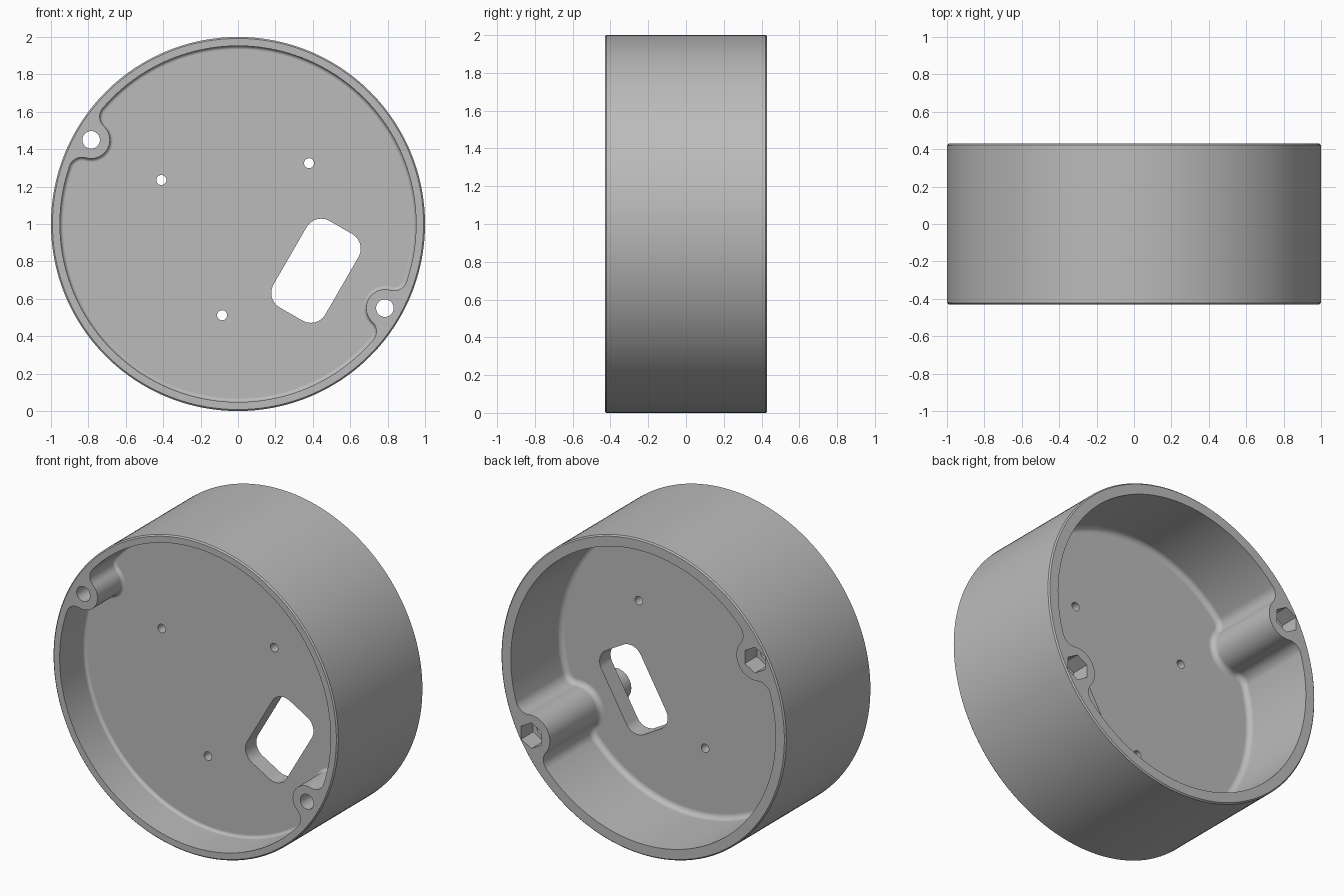
import bpy
import bmesh
from math import sin, cos, pi, sqrt, acos, atan2, radians

default = bpy.data.objects.get("Cube")
if default:
    bpy.data.objects.remove(default, do_unlink=True)

HALF = 0.43                   # half depth of the drum
PLATE_FRONT, PLATE_BACK = -0.18, -0.07
AXIS = radians(-29.8)         # line through both screw posts
POST_DIST = 0.905

grey = bpy.data.materials.new("plain grey")
grey.use_nodes = True
grey.diffuse_color = (0.5, 0.5, 0.5, 1)
grey.node_tree.nodes["Principled BSDF"].inputs["Base Color"].default_value = (0.5, 0.5, 0.5, 1)


def loft(name, rings):
    """Solid through rings of (y, [(x, z), ...]) with equal point counts."""
    bm = bmesh.new()
    loops = [[bm.verts.new((x, y, z + 1)) for x, z in pts] for y, pts in rings]
    n = len(loops[0])
    for a, b in zip(loops, loops[1:]):
        for i in range(n):
            j = (i + 1) % n
            bm.faces.new((a[i], a[j], b[j], b[i]))
    bm.faces.new(loops[0])
    bm.faces.new(loops[-1])
    bmesh.ops.recalc_face_normals(bm, faces=bm.faces)
    mesh = bpy.data.meshes.new(name)
    bm.to_mesh(mesh)
    bm.free()
    mesh.materials.append(grey)
    obj = bpy.data.objects.new(name, mesh)
    bpy.context.collection.objects.link(obj)
    return obj


def arc(cx, cz, r, start, end, steps):
    """Arc points, leaving out the last one."""
    return [(cx + r * cos(start + (end - start) * i / steps),
             cz + r * sin(start + (end - start) * i / steps)) for i in range(steps)]


def circle(cx, cz, r, steps=32, turn=0.0):
    return arc(cx, cz, r, turn, turn + 2 * pi, steps)


def cavity_outline(wall, post, fillet, inset):
    """Round pocket outline that wraps filleted posts on two opposite sides."""
    R, r, f = wall - inset, post + inset, fillet - inset
    c = R - f
    a = acos((c * c + POST_DIST ** 2 - (r + f) ** 2) / (2 * c * POST_DIST))
    fx, fz = c * cos(a), c * sin(a)
    phi = atan2(fz, POST_DIST - fx)
    half = arc(fx, -fz, f, -a, phi, 12)
    half += arc(POST_DIST, 0, r, phi + pi, pi - phi, 20)
    half += arc(fx, fz, f, -phi, a, 12)
    half += arc(0, 0, R, a, pi - a, 72)
    pts = []
    for t in (AXIS, AXIS + pi):
        pts += [(x * cos(t) - z * sin(t), x * sin(t) + z * cos(t)) for x, z in half]
    return pts


def cavity(name, mouth, floor, wall, post, fillet, floor_round):
    """Pocket cutter with a rounded floor edge."""
    side = 1 if mouth > floor else -1
    rings = [(mouth + side * 0.1, cavity_outline(wall, post, fillet, 0))]
    for i in range(7):
        t = i / 6 * pi / 2
        rings.append((floor + side * floor_round * (1 - sin(t)),
                      cavity_outline(wall, post, fillet, floor_round * (1 - cos(t)))))
    return loft(name, rings)


def prism(name, pts, y0=-0.6, y1=0.6):
    return loft(name, [(y0, pts), (y1, pts)])


# Outer drum with slightly eased rims
EASE = 0.008
drum = loft("round_housing", [(y, circle(0, 0, r, 192)) for y, r in (
    (-HALF, 1 - EASE), (-HALF + EASE, 1), (HALF - EASE, 1), (HALF, 1 - EASE))])

# Shallow front pocket and deep back pocket, leaving the plate between
cutters = [
    cavity("front_pocket", -HALF, PLATE_FRONT, 0.952, 0.10, 0.07, 0.02),
    cavity("back_pocket", HALF, PLATE_BACK, 0.93, 0.13, 0.08, 0.035),
]

# Screw holes and hexagonal nut sockets in both posts
for side, t in (("right", AXIS + pi), ("left", AXIS)):
    px, pz = POST_DIST * cos(t), POST_DIST * sin(t)
    cutters.append(prism(side + "_screw_hole", circle(px, pz, 0.047)))
    cutters.append(prism(side + "_nut_socket", circle(px, pz, 0.082, 6, pi / 2),
                         HALF - 0.12, HALF + 0.1))

# Three small mounting holes in the plate
for i, (x, z) in enumerate(((-0.41, 0.235), (0.38, 0.325), (-0.085, -0.488))):
    cutters.append(prism(f"mounting_hole_{i + 1}", circle(x, z, 0.027, 24)))

# Tilted rounded opening in the plate
tilt, corner = radians(60), 0.09
opening = []
for k, (u, v) in enumerate(((1, 1), (-1, 1), (-1, -1), (1, -1))):
    u, v = u * 0.177, v * 0.07
    cx = 0.417 + u * cos(tilt) - v * sin(tilt)
    cz = -0.25 + u * sin(tilt) + v * cos(tilt)
    start = tilt + k * pi / 2
    opening += arc(cx, cz, corner, start, start + pi / 2, 12)
    opening.append((cx + corner * cos(start + pi / 2), cz + corner * sin(start + pi / 2)))
cutters.append(prism("cable_opening", opening))

# Cut everything out of the drum
bpy.ops.object.select_all(action="DESELECT")
bpy.context.view_layer.objects.active = drum
drum.select_set(True)
for cutter in cutters:
    cutter.hide_render = True
    mod = drum.modifiers.new(cutter.name, "BOOLEAN")
    mod.operation, mod.solver, mod.object = "DIFFERENCE", "EXACT", cutter
    bpy.ops.object.modifier_apply(modifier=mod.name)
    bpy.data.objects.remove(cutter, do_unlink=True)

# Smooth curved walls, crisp flat faces
bpy.ops.object.shade_smooth_by_angle(angle=radians(30))
weighted = drum.modifiers.new("flat_faces", "WEIGHTED_NORMAL")
weighted.keep_sharp = True
